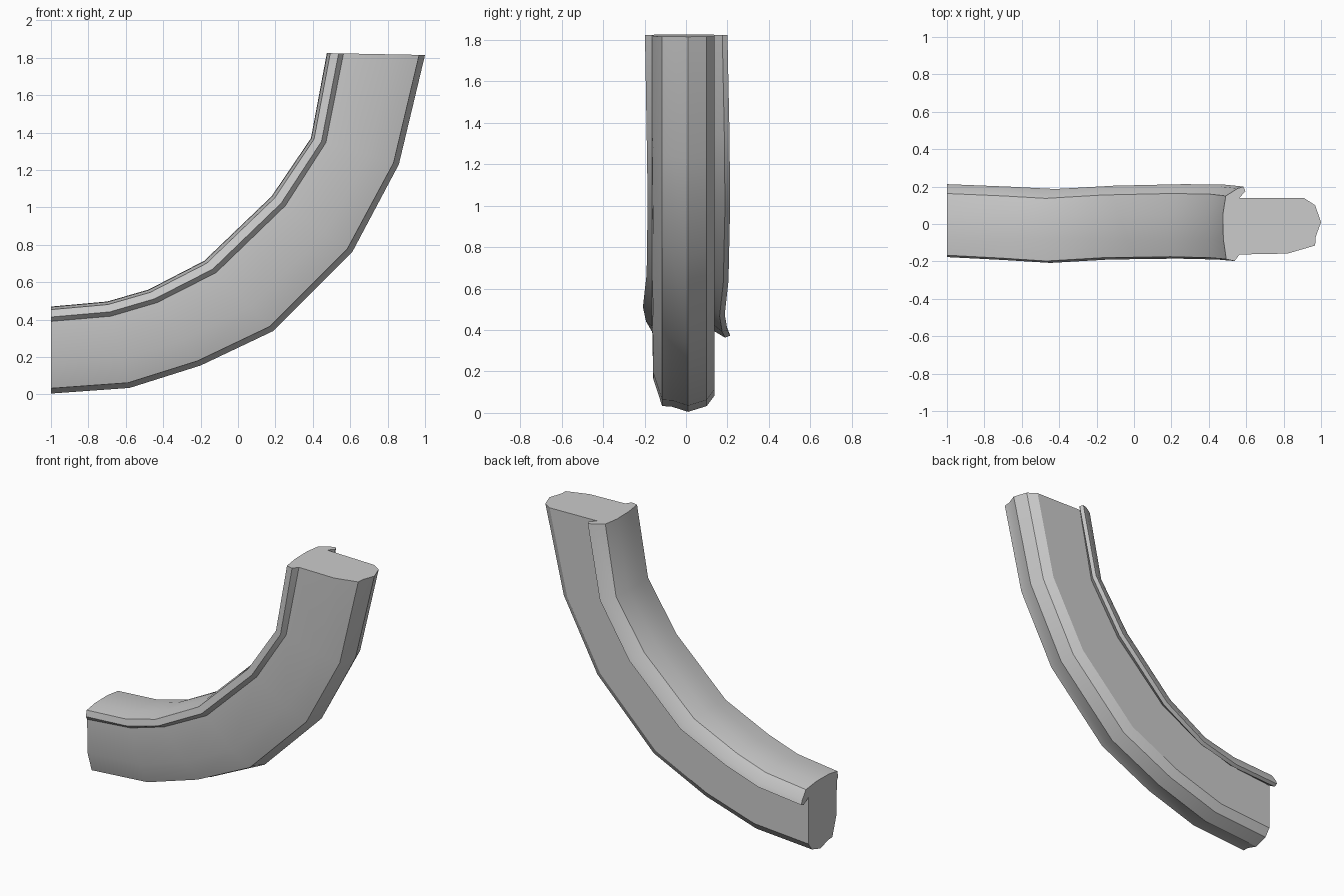
import bpy, bmesh, math

if "Cube" in bpy.data.objects:
    bpy.data.objects.remove(bpy.data.objects["Cube"])

# Stations along the bend: inner x,z / outer x,z / lip y at front and back
stations = [
    ((-1.00, 0.47), (-1.00, 0.005), -0.177, 0.213),
    ((-0.70, 0.497), (-0.58, 0.035), -0.193, 0.200),
    ((-0.48, 0.56), (-0.20, 0.155), -0.208, 0.187),
    ((-0.18, 0.715), (0.19, 0.34), -0.190, 0.205),
    ((0.18, 1.06), (0.61, 0.76), -0.185, 0.213),
    ((0.39, 1.37), (0.86, 1.23), -0.190, 0.210),
    ((0.475, 1.825), (1.00, 1.815), -0.198, 0.200),
]


def section(front, back):
    """Rail cross-section as (y, depth), depth 0 = inside of bend, 1 = outside."""
    return [
        # overhanging cap
        (-0.08, 0.005), (0.05, 0.0), (back - 0.05, 0.03),
        (back - 0.01, 0.15), (back, 0.21), (back - 0.025, 0.23), (0.138, 0.165),
        # body
        (0.138, 0.50), (0.138, 0.83), (0.10, 0.94), (0.01, 1.0),
        (-0.07, 0.945), (-0.115, 0.94), (-0.158, 0.66), (-0.163, 0.17),
        # front lip
        (front, 0.12), (front + 0.01, 0.035),
    ]


bm = bmesh.new()
rings = []
for (ix, iz), (ox, oz), front, back in stations:
    rings.append([bm.verts.new((ix + (ox - ix) * t, y, iz + (oz - iz) * t))
                  for y, t in section(front, back)])
for a, b in zip(rings, rings[1:]):
    n = len(a)
    for i in range(n):
        j = (i + 1) % n
        bm.faces.new((a[i], a[j], b[j], b[i]))
# End faces
bm.faces.new(rings[0])
bm.faces.new(rings[-1])
bmesh.ops.recalc_face_normals(bm, faces=bm.faces[:])

mesh = bpy.data.meshes.new("curved_rail")
bm.to_mesh(mesh)
bm.free()
rail = bpy.data.objects.new("curved_rail", mesh)
bpy.context.collection.objects.link(rail)
bpy.context.view_layer.objects.active = rail
rail.select_set(True)
bpy.ops.object.shade_smooth_by_angle(angle=math.radians(28))
